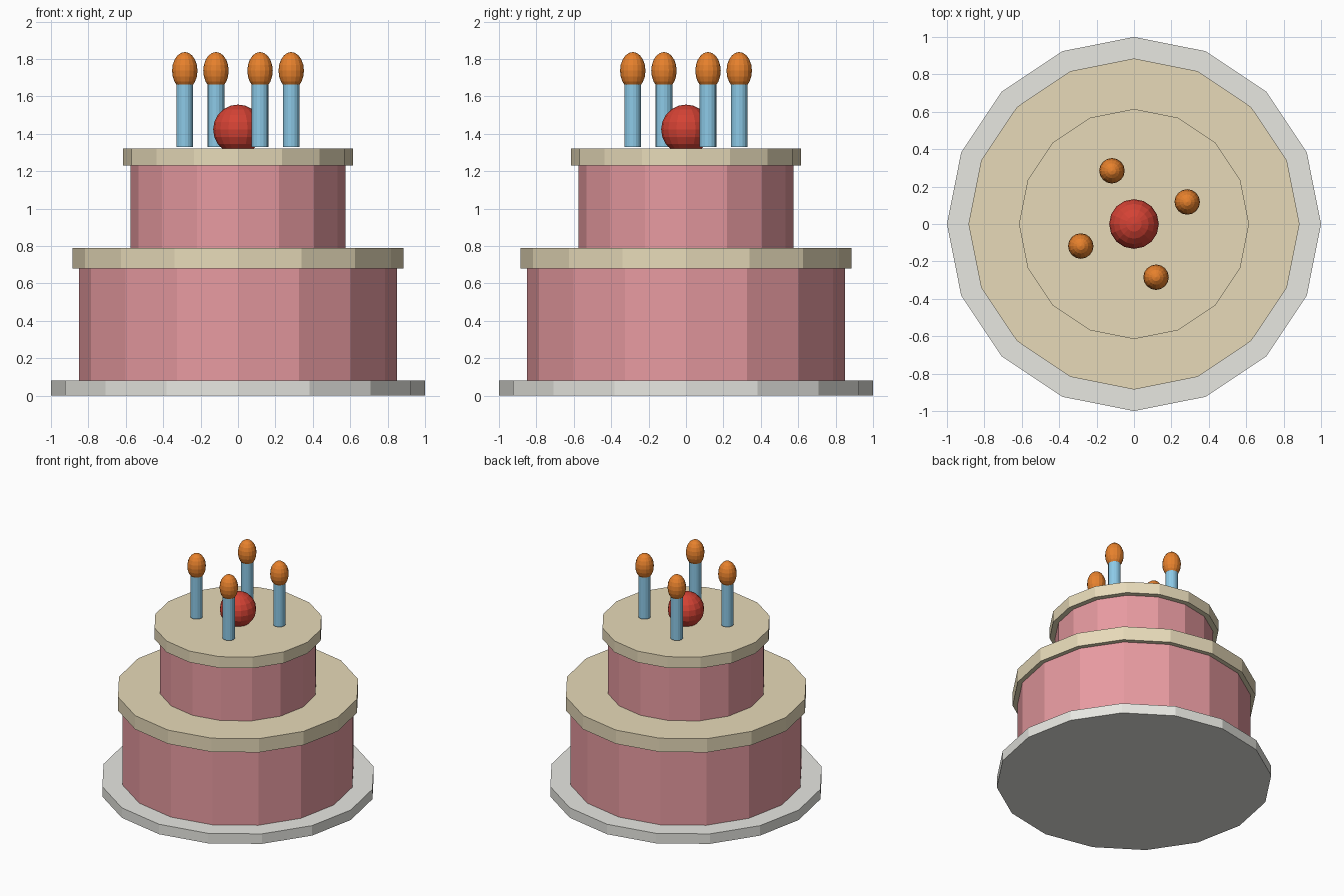
import bpy, math

if "Cube" in bpy.data.objects:
    bpy.data.objects.remove(bpy.data.objects["Cube"])


def srgb(r, g, b):
    def lin(c):
        c /= 255
        return c / 12.92 if c <= 0.04045 else ((c + 0.055) / 1.055) ** 2.4
    return (lin(r), lin(g), lin(b), 1)


def material(name, *rgb):
    m = bpy.data.materials.new(name)
    m.diffuse_color = srgb(*rgb)
    m.use_nodes = True
    m.node_tree.nodes["Principled BSDF"].inputs["Base Color"].default_value = m.diffuse_color
    return m


silver = material("plate grey", 232, 232, 226)
pink = material("sponge pink", 235, 157, 163)
cream = material("frosting cream", 235, 222, 188)
blue = material("candle blue", 143, 205, 235)
orange = material("flame orange", 232, 130, 45)
red = material("cherry red", 212, 66, 52)


def disc(name, radius, z0, z1, mat, x=0, y=0, sides=16):
    bpy.ops.mesh.primitive_cylinder_add(vertices=sides, radius=radius, depth=z1 - z0,
                                        location=(x, y, (z0 + z1) / 2))
    ob = bpy.context.object
    ob.name = name
    ob.data.materials.append(mat)


def ball(name, radius, half_height, x, y, z, mat, segments=16, rings=10):
    bpy.ops.mesh.primitive_uv_sphere_add(segments=segments, ring_count=rings,
                                         radius=1, location=(x, y, z))
    ob = bpy.context.object
    ob.name = name
    ob.scale = (radius, radius, half_height)
    ob.data.materials.append(mat)


# Plate and the two frosted tiers
disc("plate", 1.0, 0, 0.08, silver)
disc("lower_tier", 0.85, 0.08, 0.68, pink)
disc("lower_frosting", 0.885, 0.68, 0.79, cream)
disc("upper_tier", 0.575, 0.79, 1.23, pink)
disc("upper_frosting", 0.615, 1.23, 1.32, cream)

# Cherry in the middle
ball("cherry", 0.133, 0.133, 0, 0, 1.423, red)

# Four candles with flames
for i in range(4):
    a = math.radians(22.5 + 90 * i)
    x, y = 0.308 * math.cos(a), 0.308 * math.sin(a)
    disc(f"candle_{i + 1}", 0.045, 1.33, 1.67, blue, x, y)
    ball(f"flame_{i + 1}", 0.068, 0.1, x, y, 1.737, orange)
